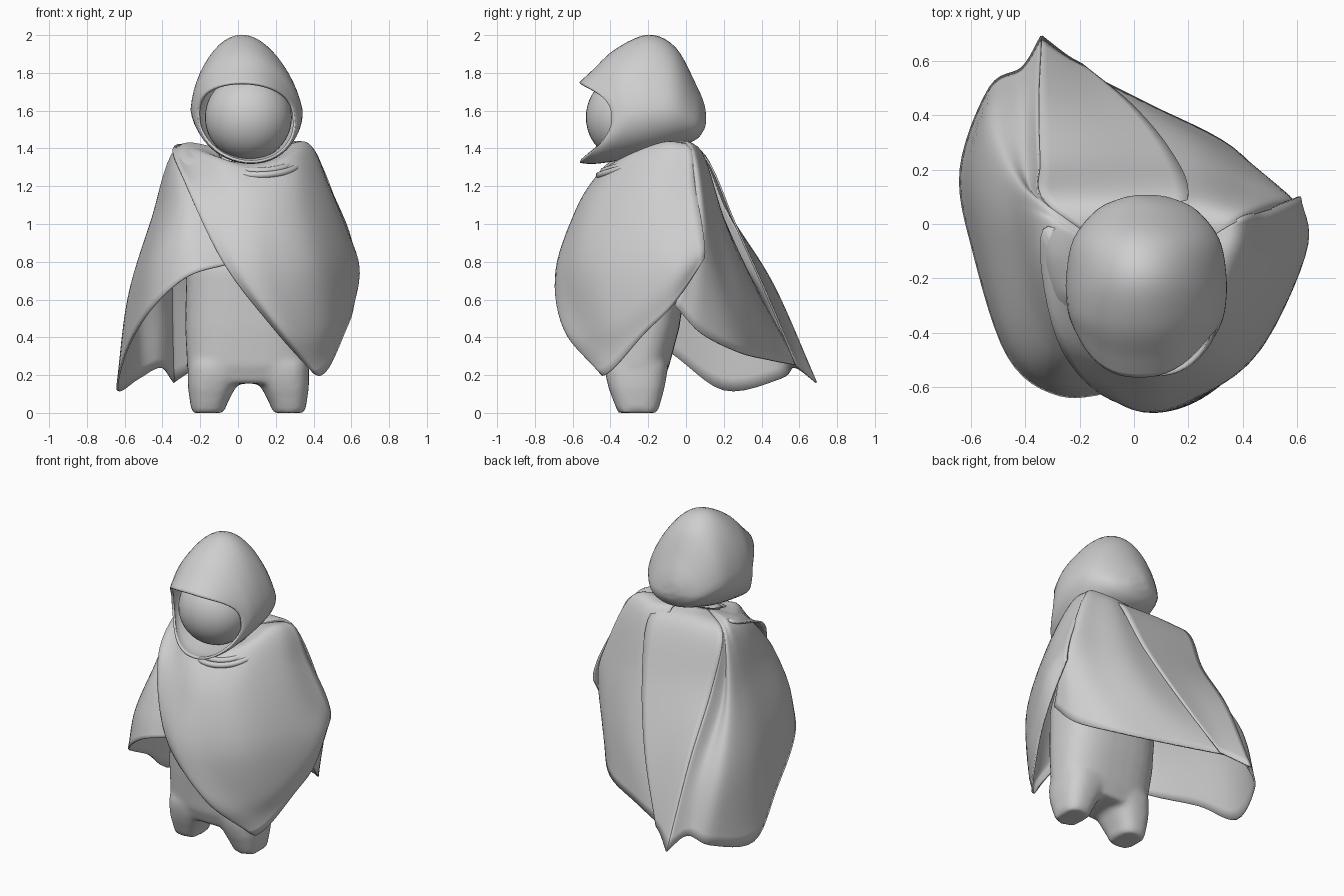
import bpy, bmesh, math
from mathutils import Vector

cube = bpy.data.objects.get("Cube")
if cube:
    bpy.data.objects.remove(cube, do_unlink=True)

grey = bpy.data.materials.new("plain grey")
grey.use_nodes = True
grey.diffuse_color = (0.62, 0.62, 0.62, 1)
grey.node_tree.nodes["Principled BSDF"].inputs["Base Color"].default_value = (0.62, 0.62, 0.62, 1)


def finish(obj, name):
    """Name, colour and smooth one part."""
    obj.name = name
    obj.data.materials.clear()
    obj.data.materials.append(grey)
    bpy.ops.object.select_all(action='DESELECT')
    obj.select_set(True)
    bpy.context.view_layer.objects.active = obj
    bpy.ops.object.shade_smooth_by_angle(angle=math.radians(50))
    return obj


def spline(points, steps):
    """Smooth curve through all the points."""
    pts = [Vector(p) for p in points]
    pts = [2 * pts[0] - pts[1]] + pts + [2 * pts[-1] - pts[-2]]
    out = []
    for a, b, c, d in zip(pts, pts[1:], pts[2:], pts[3:]):
        for i in range(steps):
            t = i / steps
            out.append(0.5 * (2 * b + (c - a) * t + (2 * a - 5 * b + 4 * c - d) * t * t
                              + (3 * b - a - 3 * c + d) * t ** 3))
    return out + [pts[-2]]


def skin(name, rows, closed=False, caps=(), thickness=0.0):
    """Join rows of points with quads, optionally as a tube with capped end rows."""
    bm = bmesh.new()
    grid = [[bm.verts.new(p) for p in row] for row in rows]
    n = len(rows[0])
    for upper, lower in zip(grid, grid[1:]):
        for i in range(n if closed else n - 1):
            j = (i + 1) % n
            bm.faces.new((upper[i], upper[j], lower[j], lower[i]))
    for cap in caps:
        bm.faces.new(grid[cap])
    bmesh.ops.recalc_face_normals(bm, faces=bm.faces)
    mesh = bpy.data.meshes.new(name)
    bm.to_mesh(mesh)
    bm.free()
    obj = bpy.data.objects.new(name, mesh)
    bpy.context.collection.objects.link(obj)
    if thickness:
        mod = obj.modifiers.new("cloth thickness", 'SOLIDIFY')
        mod.thickness = thickness
        mod.offset = 0
    return finish(obj, name)


NECK = Vector((0.05, -0.2, 0))


def cloth(name, columns):
    """Draped panel: each column runs from shoulder to hem, starting at the neck."""
    curves = []
    for col in columns:
        away = Vector(col[0]) - NECK
        away.z = 0
        start = NECK + away.normalized() * 0.17
        start.z = 1.375 + 0.32 * (start.y - NECK.y)
        curves.append(spline([start] + col, 7))
    rows = [spline(row, 6) for row in zip(*curves)]
    return skin(name, rows, thickness=0.01)


# Cloak: front panel with its diagonal edge
cloth("cloak_front_panel", [
    [(-.335, -.02, 1.41), (-.285, -.42, 1.23), (-.08, -.645, .8), (.18, -.62, .46), (.4, -.45, .21)],
    [(-.14, -.36, 1.34), (-.07, -.55, 1.1), (.03, -.685, .76), (.24, -.64, .44), (.44, -.43, .2)],
    [(.08, -.45, 1.27), (.12, -.57, 1.08), (.18, -.655, .74), (.36, -.55, .42), (.49, -.36, .26)],
    [(.28, -.33, 1.34), (.33, -.46, 1.1), (.42, -.5, .78), (.51, -.38, .5), (.56, -.22, .42)],
    [(.36, -.12, 1.42), (.46, -.18, 1.2), (.57, -.17, .9), (.635, -.08, .73), (.61, -.07, .57)],
    [(.38, .02, 1.41), (.48, .05, 1.2), (.57, .085, 1), (.605, .1, .88), (.61, .1, .82)],
])

# Cloak: panel over the right arm, running back to the ridge
ridge = [(-.33, .085, 1.37), (-.345, .23, 1.05), (-.35, .46, .68), (-.34, .69, .16)]
cloth("cloak_right_panel", [
    [(-.2, -.3, 1.33), (-.16, -.48, 1.1), (-.08, -.58, .9), (-.04, -.61, .79)],
    [(-.28, -.24, 1.34), (-.29, -.46, 1.1), (-.3, -.57, .88), (-.27, -.63, .72)],
    [(-.32, -.12, 1.38), (-.38, -.3, 1.08), (-.45, -.42, .8), (-.46, -.49, .55)],
    [(-.325, 0, 1.4), (-.44, -.05, 1.05), (-.54, -.08, .7), (-.59, -.1, .33)],
    [(-.33, .04, 1.385), (-.46, .1, 1), (-.58, .17, .6), (-.637, .2, .12)],
    [(-.33, .06, 1.38), (-.44, .18, 1), (-.53, .38, .6), (-.53, .5, .18)],
    [(-.33, .075, 1.37), (-.39, .17, 1), (-.41, .43, .6), (-.41, .575, .24)],
    ridge,
])

# Cloak: tail panel lying over the back
cloth("cloak_tail_panel", [
    ridge,
    [(-.1, .1, 1.36), (-.1, .25, 1.02), (-.15, .44, .63), (-.25, .62, .22)],
    [(.2, .11, 1.34), (.14, .26, 1), (0, .43, .62), (-.19, .585, .25)],
])

# Cloak: left back panel, meeting the front panel at the side
cloth("cloak_left_back_panel", [
    [(.08, .06, 1.38), (.03, .21, 1), (-.1, .39, .62), (-.27, .6, .25)],
    [(.22, .08, 1.38), (.24, .2, 1), (.18, .33, .63), (.05, .44, .28)],
    [(.33, .05, 1.4), (.42, .14, 1), (.42, .21, .65), (.36, .28, .32)],
    [(.37, .03, 1.41), (.52, .095, 1.05), (.57, .1, .8), (.53, .08, .42)],
    [(.38, .01, 1.41), (.54, .06, 1.05), (.6, .04, .82), (.575, -.06, .57)],
])


# Body: torso and two legs fused into one soft shape
def ring(cx, cy, z, rx, ry, count=32):
    """Rounded box cross-section."""
    pts = []
    for i in range(count):
        a = math.tau * i / count
        c, s = math.cos(a), math.sin(a)
        pts.append((cx + rx * math.copysign(abs(c) ** 0.75, c),
                    cy + ry * math.copysign(abs(s) ** 0.75, s), z))
    return pts


torso = skin("body", [ring(.055, y, z, rx, ry) for y, z, rx, ry in (
    (-.265, .155, .27, .14), (-.263, .25, .325, .175), (-.245, .45, .335, .21),
    (-.23, .75, .33, .24), (-.2, 1.1, .27, .2), (-.18, 1.3, .2, .15),
    (-.18, 1.38, .13, .11))], closed=True, caps=(0, -1))
parts = [torso]
for side in (-1, 1):
    parts.append(skin("leg", [ring(.055 + side * x, y, z, rx, ry) for x, y, z, rx, ry in (
        (.215, -.255, 0, .085, .105), (.21, -.258, .05, .098, .122), (.195, -.262, .13, .125, .148),
        (.175, -.264, .2, .147, .163), (.16, -.262, .26, .16, .17))], closed=True, caps=(0, -1)))
bpy.ops.object.select_all(action='DESELECT')
for part in parts:
    part.select_set(True)
bpy.context.view_layer.objects.active = torso
bpy.ops.object.join()
remesh = torso.modifiers.new("fuse", 'REMESH')
remesh.mode = 'VOXEL'
remesh.voxel_size = 0.018
remesh.use_smooth_shade = True
soften = torso.modifiers.new("soften", 'SMOOTH')
soften.iterations = 6

# Head inside the hood
bpy.ops.mesh.primitive_uv_sphere_add(segments=40, ring_count=24, location=(.055, -.31, 1.565))
head = bpy.context.object
head.scale = (.23, .22, .23)
finish(head, "head")

# Hood: slices from the face opening to the back (y, side bend, top, bottom, half width)
slices = ((-.56, .17, 1.745, 1.33, .25), (-.49, .12, 1.81, 1.325, .265),
          (-.37, .06, 1.92, 1.34, .283), (-.2, 0, 1.995, 1.37, .288), (-.06, 0, 1.93, 1.41, .262),
          (.045, 0, 1.74, 1.45, .18), (.088, 0, 1.64, 1.5, .09), (.1, 0, 1.575, 1.54, .025))
strips = []
for i in range(48):
    a = math.tau * i / 48
    c, s = math.cos(a), math.sin(a)
    path = []
    for y, bend, top, bottom, width in slices:
        mid = bottom + (top - bottom) * (0.38 + bend * 0.9)
        if s > 0:
            # Egg-shaped crown behind, flatter brow at the opening
            across = c * (1 - 0.2 * s * (1 - bend / 0.17))
            up = (top - mid) * s ** (1 - bend * 1.8)
        else:
            across, up = c, (mid - bottom) * s
        path.append((.045 - .025 * s + width * across, y + bend * abs(c) ** 2.5, mid + up))
    strips.append(spline(path, 5))
skin("hood", list(zip(*strips)), closed=True, caps=(-1,), thickness=0.014)

# Rolled collar under the chin
for radius, height in ((.2, 1.34), (.225, 1.325)):
    bpy.ops.mesh.primitive_torus_add(major_radius=radius, minor_radius=.018, major_segments=40,
                                     minor_segments=10, location=(.1, -.245, height),
                                     rotation=(.3, 0, 0))
    finish(bpy.context.object, "collar_roll")
